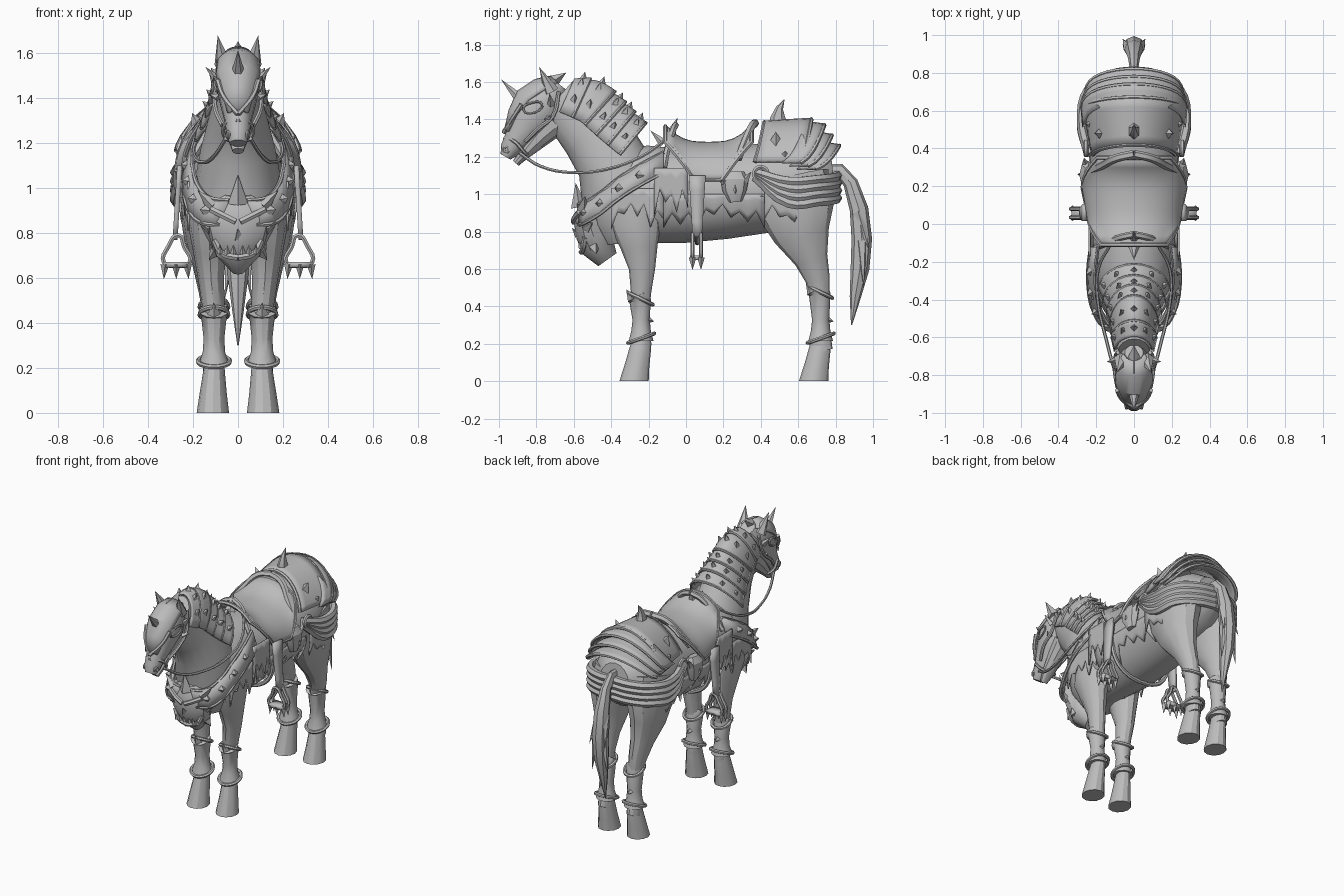
import bpy, bmesh, math, random
from mathutils import Vector

random.seed(4)
if "Cube" in bpy.data.objects:
    bpy.data.objects.remove(bpy.data.objects["Cube"])

grey = bpy.data.materials.new("plain grey")
grey.use_nodes = True
grey.diffuse_color = (0.5, 0.5, 0.5, 1)
grey.node_tree.nodes["Principled BSDF"].inputs["Base Color"].default_value = (0.5, 0.5, 0.5, 1)
parts = []


def finish(name, bm, mirror=False, thick=0):
    if not thick:
        bmesh.ops.recalc_face_normals(bm, faces=bm.faces)
    mesh = bpy.data.meshes.new(name)
    bm.to_mesh(mesh)
    bm.free()
    obj = bpy.data.objects.new(name, mesh)
    bpy.context.collection.objects.link(obj)
    mesh.materials.append(grey)
    if thick:
        mod = obj.modifiers.new("thickness", 'SOLIDIFY')
        mod.thickness, mod.offset = thick, 0
    if mirror:
        obj.modifiers.new("mirror", 'MIRROR').use_mirror_merge = False
    parts.append(obj)


def ring_point(stations, i, angle, grow=1.0):
    """Point on the elliptical section at station i; angle zero is the upper side."""
    c = Vector(stations[i][:3])
    a, b = stations[i][3:]
    t = Vector(stations[min(i + 1, len(stations) - 1)][:3]) - Vector(stations[max(i - 1, 0)][:3])
    up = Vector((1, 0, 0)).cross(t).normalized()
    side = t.cross(up).normalized()
    p = c + (side * a * math.sin(angle) + up * b * math.cos(angle)) * grow
    p.z = 0 if c.z == 0 else p.z
    return p


def tube(name, stations, n=14, mirror=False):
    bm = bmesh.new()
    rings = [[bm.verts.new(ring_point(stations, i, math.tau * k / n)) for k in range(n)]
             for i in range(len(stations))]
    for r, s in zip(rings, rings[1:]):
        for k in range(n):
            bm.faces.new((r[k], r[(k + 1) % n], s[(k + 1) % n], s[k]))
    bm.faces.new(rings[0])
    bm.faces.new(rings[-1])
    finish(name, bm, mirror)


def sheet(name, f, nu, nv, thick=0.014, mirror=False):
    """Curved plate from f(u, v), with u in -1..1 and v in 0..1."""
    bm = bmesh.new()
    g = [[bm.verts.new(f(2 * i / nu - 1, j / nv)) for j in range(nv + 1)] for i in range(nu + 1)]
    for i in range(nu):
        for j in range(nv):
            bm.faces.new((g[i][j], g[i + 1][j], g[i + 1][j + 1], g[i][j + 1]))
    finish(name, bm, mirror, thick)


def spikes(name, items, n=4, mirror=False):
    """Pointed studs given as (base, tip, radius)."""
    bm = bmesh.new()
    for base, tip, r in items:
        base, tip = Vector(base), Vector(tip)
        rot = (tip - base).to_track_quat('Z', 'Y')
        ring = [bm.verts.new(base + rot @ Vector((r * math.cos(math.tau * k / n), r * math.sin(math.tau * k / n), 0)))
                for k in range(n)]
        top = bm.verts.new(tip)
        bm.faces.new(ring)
        for k in range(n):
            bm.faces.new((ring[k], ring[(k + 1) % n], top))
    finish(name, bm, mirror)


def cord(name, pts, r, mirror=False, closed=False, smooth=True):
    cu = bpy.data.curves.new(name, 'CURVE')
    cu.dimensions, cu.bevel_depth, cu.bevel_resolution, cu.resolution_u = '3D', r, 1, 4
    sp = cu.splines.new('BEZIER' if smooth else 'POLY')
    pool = sp.bezier_points if smooth else sp.points
    pool.add(len(pts) - 1)
    for p, co in zip(pool, pts):
        if smooth:
            p.co, p.handle_left_type, p.handle_right_type = co, 'AUTO', 'AUTO'
        else:
            p.co = (*co, 1)
    sp.use_cyclic_u, cu.use_fill_caps = closed, True
    tmp = bpy.data.objects.new(name, cu)
    bpy.context.collection.objects.link(tmp)
    bm = bmesh.new()
    bm.from_mesh(bpy.data.meshes.new_from_object(tmp.evaluated_get(bpy.context.evaluated_depsgraph_get())))
    bpy.data.objects.remove(tmp)
    finish(name, bm, mirror)


# Body, neck running down into the chest, head
tube("body", [(0, -.5, .95, .09, .12), (0, -.46, .95, .14, .18), (0, -.36, .98, .195, .25), (0, -.2, 1, .215, .26),
              (0, 0, .99, .225, .25), (0, .2, 1, .23, .24), (0, .4, 1.03, .24, .24), (0, .55, 1.06, .25, .23),
              (0, .7, 1.07, .21, .19), (0, .79, 1.08, .11, .12)], 18)
tube("neck", [(0, -.68, 1.52, .085, .11), (0, -.6, 1.45, .1, .165), (0, -.49, 1.33, .125, .185),
              (0, -.4, 1.18, .165, .19), (0, -.34, 1.02, .195, .225), (0, -.31, .86, .19, .22), (0, -.3, .74, .13, .15)], 16)
head = [(0, -.965, 1.2, .038, .03), (0, -.945, 1.235, .052, .052), (0, -.9, 1.3, .06, .072),
        (0, -.845, 1.38, .08, .108), (0, -.785, 1.46, .098, .13), (0, -.72, 1.54, .085, .1), (0, -.68, 1.59, .05, .05)]
tube("head", head, 14)
tube("lower_jaw", [(0, -.91, 1.165, .025, .02), (0, -.87, 1.21, .042, .03), (0, -.78, 1.31, .055, .06),
                   (0, -.7, 1.38, .07, .07)], 10)
spikes("ears", [((.065, -.72, 1.55), (.09, -.785, 1.68), .042)], 6, True)

# Face armour
sheet("face_plate", lambda u, v: ring_point(head, 2 + round(v * 4), u * (.7 + .7 * v), 1.1), 10, 4)
cord("face_plate_edge", [(0, -.975, 1.33), (.065, -.925, 1.41), (.09, -.88, 1.48)], .012, True)
cord("eye_rim", [(.088, -.87, 1.45), (.1, -.82, 1.49), (.105, -.77, 1.48), (.1, -.8, 1.44)], .007, True, True)
cord("cheek_strap", [(.07, -.86, 1.28), (.1, -.79, 1.35), (.1, -.71, 1.42), (.085, -.68, 1.55)], .011, True)
cord("nose_strap", [(0, -.97, 1.3), (.06, -.915, 1.28), (.05, -.86, 1.22), (0, -.84, 1.21)], .01, True)
spikes("face_horn", [((0, -.88, 1.5), (0, -.99, 1.615), .035)], 6)
spikes("cheek_spikes", [((.09, -.72, 1.48), (.145, -.73, 1.54), .022), ((.09, -.74, 1.4), (.13, -.72, 1.42), .02)], 4, True)
cord("nostrils", [(.04, -.975, 1.24), (.045, -.955, 1.25), (.045, -.955, 1.225)], .008, True, True)
spikes("crown_crest", [((0, -.76, 1.57), (0, -.64, 1.65), .06)])

# Neck armour: overlapping flared bands with studs
crest = [(0, -.68, 1.43, .1, .2), (0, -.57, 1.38, .112, .235), (0, -.47, 1.29, .135, .23), (0, -.36, 1.2, .175, .215)]


def along(t):
    i = min(int(t), len(crest) - 2)
    return [a + (b - a) * (t - i) for a, b in zip(crest[i], crest[i + 1])]


studs = []
for k in range(5):
    span = [along(k * .59 + .125 * j) for j in range(6)]

    def band(u, v):
        return ring_point(span, round(v * 5), u * 1.52, 1.0 + .08 * v)
    sheet("neck_band", band, 12, 5)
    cord("neck_band_rim", [band(i / 6 - 1, 1) for i in range(13)], .009, smooth=False)
    for u in (-.72, -.36, 0, .36, .72):
        base = band(u, .6)
        out = (base - Vector(span[3][:3])).normalized()
        studs.append((base - out * .01, base + out * .035 + Vector((0, -.008, .008)), .026))
spikes("neck_studs", studs)

# Legs, hooves and shin guards
tube("front_leg", [(.12, -.28, 1.0, .09, .16), (.13, -.27, .85, .095, .14), (.125, -.25, .72, .075, .1),
                   (.12, -.235, .6, .058, .07), (.11, -.24, .48, .05, .055), (.105, -.235, .35, .038, .035),
                   (.105, -.235, .2, .045, .05), (.105, -.24, .16, .045, .05)], 12, True)
tube("hind_leg", [(.12, .55, 1.08, .13, .22), (.14, .59, .92, .125, .21), (.14, .62, .78, .1, .15),
                  (.13, .67, .65, .07, .09), (.12, .705, .54, .055, .065), (.11, .72, .42, .042, .045),
                  (.11, .72, .3, .04, .04), (.11, .72, .2, .045, .06), (.11, .73, .16, .045, .055)], 12, True)
for name, y, s in (("front", -.24, 1), ("hind", .72, 1.08)):
    tube(name + "_hoof", [(.105, y, .21, .045, .05), (.107, y - .005, .17, .05, .058), (.11, y - .02, .09, .06, .065),
                          (.112, y - .038, 0, .072, .08)], 12, True)
    x = .107
    tube(name + "_shin_guard", [(x, y - .02, .455 * s, .066, .062), (x, y - .005, .43 * s, .057, .058),
                                (x, y, .33, .046, .046), (x, y, .27, .05, .052), (x, y, .215, .068, .066)], 12, True)
    for z, r, lift in ((.44 * s, .062, .03), (.23, .07, -.025)):
        cord(name + "_guard_rim", [(x + r * math.sin(a * .7), y - r * math.cos(a * .7), z + lift * math.cos(a * .7))
                                   for a in range(9)], .011, True, True)
    spikes(name + "_guard_points", [((x, y - .045, .44 * s), (x, y - .08, .49 * s), .03),
                                    ((x, y + .03, .33), (x, y + .07, .32), .025)], 4, True)

# Tail
tube("tail", [(0, .75, 1.13, .02, .03), (0, .82, 1.13, .022, .035), (0, .88, 1.06, .032, .04), (0, .925, .92, .05, .05),
              (0, .94, .76, .055, .055), (0, .93, .6, .045, .05), (0, .905, .45, .025, .03), (0, .885, .3, .003, .003)], 8)
spikes("tail_locks", [((.03, .94, .75), (.06, .95, .5), .03), ((.02, .92, .9), (.06, .98, .7), .035)], 5, True)


# Saddle
def saddle(u, v):
    width = .46 if abs(u) < .5 else .46 - .64 * (abs(u) - .5)
    a = u * math.pi / 2
    return ((.24 + .03 * v) * math.sin(a), .12 + (v - .5) * width, 1.075 + (.195 + .09 * abs(2 * v - 1) ** 3) * math.cos(a))


sheet("saddle", saddle, 20, 10, .02)
for v in (0, 1):
    cord("saddle_edge", [saddle(i / 10 - 1, v) for i in range(21)], .013, smooth=False)
cord("saddle_hem", [saddle(1, j / 5) for j in range(6)], .013, True, smooth=False)
cord("cantle", [(0, .37, 1.38), (.09, .35, 1.36), (.17, .31, 1.27), (.23, .28, 1.19)], .022, True)
spikes("pommel", [((0, -.09, 1.3), (0, -.045, 1.41), .04), ((0, -.12, 1.27), (0, -.19, 1.34), .03)], 6)
cord("pommel_roll", [(0, -.055, 1.37), (.07, -.07, 1.34), (.14, -.1, 1.24), (.2, -.12, 1.14)], .018, True)
cord("girth", [(.235, .07, 1.1), (.235, .06, .98), (.2, .06, .83), (.1, .06, .755), (0, .06, .74)], .014, True)

# Stirrups
sheet("stirrup_strap", lambda u, v: (.26 + .02 * v, .06 + .045 * u * (1 - .45 * v), 1.1 - .33 * v), 2, 4, .022, True)
for y in (.035, .08):
    cord("stirrup_iron", [(.265, y, .79), (.31, y, .74), (.33, y, .67), (.275, y, .655), (.215, y, .67),
                          (.24, y, .74)], .011, True, True)
    spikes("stirrup_spikes", [((.225 + .05 * k, y, .66), (.22 + .055 * k, y, .595), .02) for k in range(3)], 4, True)
sheet("stirrup_tread", lambda u, v: (.22 + .11 * v, .057 + .035 * u, .66), 2, 2, .025, True)


# Rump armour: main plate and three overlapping lames
def rump(u, v):
    a = u * 1.45
    return ((.22 + .045 * v) * math.sin(a), .36 + .25 * v + .06 * math.cos(a),
            1.16 + (.225 + .015 * v) * math.cos(a) ** 1.4)


sheet("rump_plate", rump, 16, 5, .018)
for v in (0, 1):
    cord("rump_plate_rim", [rump(i / 8 - 1, v) for i in range(17)], .012, smooth=False)
for k in range(3):
    def lame(u, v):
        a = u * 1.5
        c = math.cos(a)
        return ((.268 - .01 * k + .008 * v) * math.sin(a), .48 + .04 * k + .1 * v + .16 * c ** .6,
                1.16 - .015 * k + (.225 - .04 * k - .015 * v) * c ** 1.3)
    sheet("rump_lame", lame, 16, 3, .016)
    cord("rump_lame_rim", [lame(i / 8 - 1, 1) for i in range(17)], .011, smooth=False)
tube("rump_horn", [(0, .5, 1.35, .04, .06), (0, .49, 1.41, .027, .04), (0, .5, 1.46, .015, .02), (0, .525, 1.505, .002, .002)], 6)
spikes("rump_spikes", [((.165, .48, 1.255), (.205, .48, 1.335), .05), ((.22, .53, 1.2), (.255, .53, 1.23), .035)], 4, True)

# Draped cloth round the hindquarters
for s in (.02, .06, .1, .14):
    cord("drape_fold", [(.24, .37, 1.12 - s * .2), (.277, .55, 1.09 - s), (.24, .71, 1.1 - s), (.12, .79, 1.11 - s),
                        (0, .81, 1.12 - s)], .026, True)
cord("drape_ring", [(.255, .4 + .035 * math.cos(a), 1.11 + .035 * math.sin(a)) for a in range(6)], .013, True, True)

# Hip trophy mask
tube("hip_mask", [(.24, .26, 1.12, .025, .05), (.245, .26, 1.08, .045, .075), (.245, .26, 1.02, .045, .065),
                  (.24, .265, .96, .03, .035)], 8, True)
spikes("hip_mask_horns", [((.255, .31, 1.07), (.265, .35, 1.12), .025), ((.255, .21, 1.07), (.265, .14, 1.1), .025),
                          ((.27, .26, 1.05), (.3, .265, 1.0), .02)], 4, True)

# Chest strap with studs
path = [Vector(p) for p in ((.06, -.575, .89), (.14, -.545, .9), (.195, -.46, .95), (.22, -.36, 1.03),
                            (.225, -.25, 1.1), (.21, -.12, 1.17))]
sheet("chest_strap", lambda u, v: path[round(v * 5)] + Vector((-.02 * u, 0, .055 * u)), 2, 5, .018, True)
for h in (-1, 1):
    cord("chest_strap_rim", [p + Vector((-.02 * h, 0, .055 * h)) for p in path], .01, True)
spikes("chest_studs", [(p, p + Vector((.03, -.018, .005)), .03) for p in path[1:5]], 4, True)
cord("reins", [(.055, -.89, 1.22), (.1, -.78, 1.15), (.15, -.6, 1.115), (.19, -.42, 1.135), (.19, -.24, 1.2),
               (.12, -.1, 1.3)], .009, True)

# Chest mask
tube("chest_mask", [(0, -.54, .97, .06, .03), (0, -.525, .92, .14, .06), (0, -.52, .86, .15, .08), (0, -.5, .79, .13, .09),
                    (0, -.47, .72, .11, .09), (0, -.42, .65, .04, .06)], 12)
spikes("mask_crest", [((0, -.57, .93), (0, -.59, 1.06), .045)])
spikes("mask_side_points", [((.11, -.55, .92), (.18, -.54, .99), .035), ((.12, -.53, .82), (.18, -.5, .85), .03),
                            ((.1, -.49, .72), (.13, -.48, .68), .03)], 4, True)
cord("mask_brow", [(.01, -.6, .85), (.06, -.595, .875), (.12, -.57, .905)], .016, True)
cord("mask_jaw", [(0, -.56, .69), (.07, -.55, .71), (.105, -.54, .77)], .015, True)
spikes("mask_teeth", [((.02 + .03 * k, -.56, .71), (.02 + .03 * k, -.575, .75), .014) for k in range(3)], 4, True)
spikes("mask_nose", [((0, -.575, .78), (0, -.61, .82), .025)], 3)


# Shaggy coat edges and hanging cloth with ragged hems
def ragged(name, x, y0, y1, top, low, teeth, tuck=0, wrap=0):
    hem = [low + (random.uniform(.03, .1) if i % 2 else random.uniform(-.06, .04)) for i in range(2 * teeth + 1)]

    def place(u, v):
        z = top + (hem[round((u + 1) * teeth)] - top) * v
        y = y0 + (y1 - y0) * (u + 1) / 2
        return (x - tuck * max(0, 1 - z) ** 2 - wrap * max(0, u) ** 2, y, z)
    sheet(name, place, 2 * teeth, 4, .01, True)


ragged("belly_hair", .232, -.12, .42, 1.0, .86, 6, 2)
ragged("shoulder_hair", .22, -.4, -.12, 1.03, .86, 4)
ragged("flank_hair", .26, .42, .74, 1.02, .85, 4, .5, .07)
ragged("saddle_cloth_ends", .236, -.17, .01, 1.14, .93, 3)

for obj in parts:
    obj.select_set(True)
bpy.context.view_layer.objects.active = parts[0]
bpy.ops.object.shade_smooth_by_angle(angle=math.radians(30))
